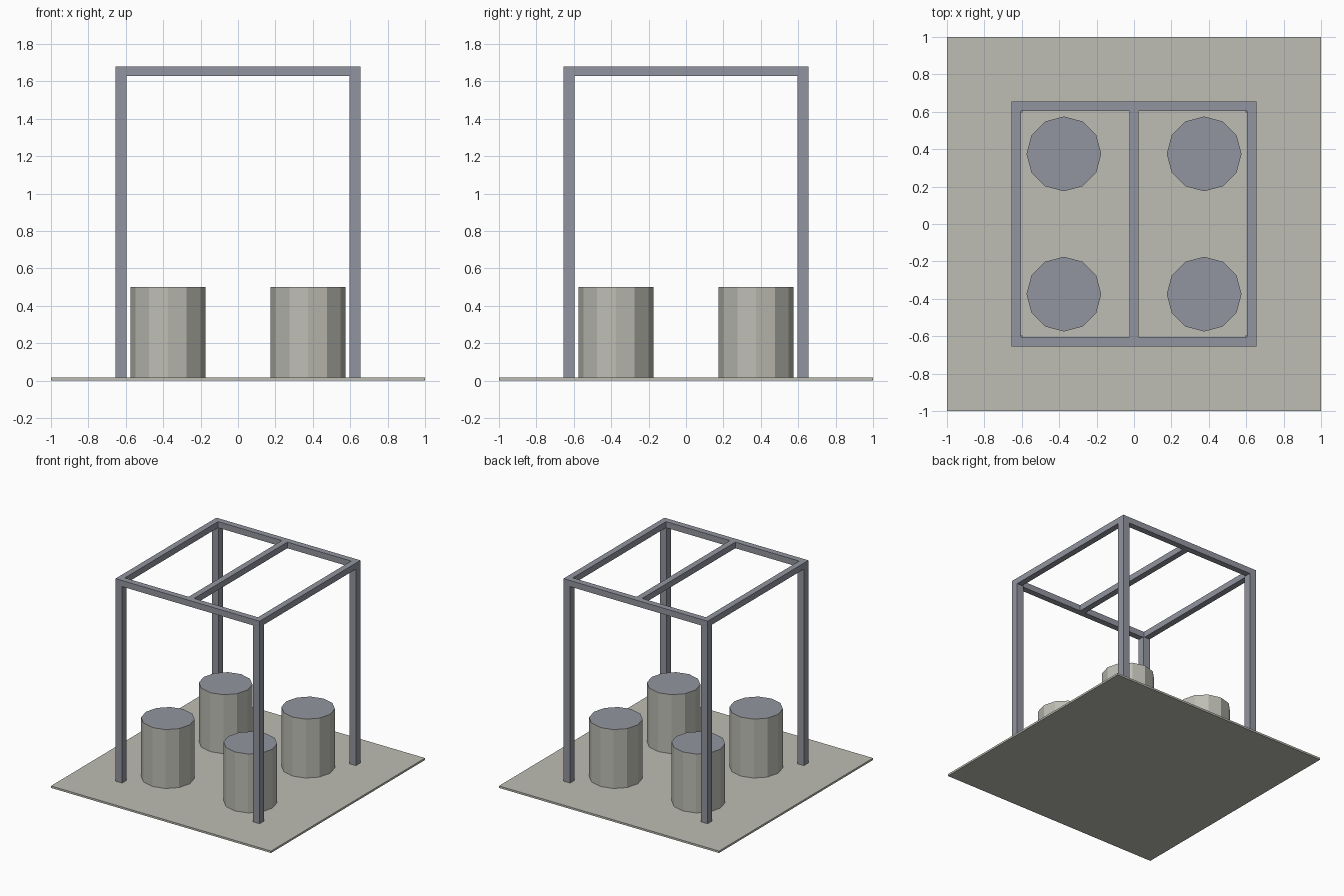
import bpy
import bmesh
from mathutils import Matrix

cube = bpy.data.objects.get("Cube")
if cube:
    bpy.data.objects.remove(cube, do_unlink=True)


def make_material(name, rgb):
    mat = bpy.data.materials.new(name)
    mat.use_nodes = True
    color = (*rgb, 1)
    mat.diffuse_color = color
    mat.node_tree.nodes["Principled BSDF"].inputs["Base Color"].default_value = color
    return mat


concrete = make_material("warm_light_grey", (0.51, 0.51, 0.46))
steel = make_material("blue_grey", (0.29, 0.30, 0.35))


def finish(bm, name, *mats):
    mesh = bpy.data.meshes.new(name)
    bm.to_mesh(mesh)
    bm.free()
    for mat in mats:
        mesh.materials.append(mat)
    obj = bpy.data.objects.new(name, mesh)
    bpy.context.collection.objects.link(obj)
    return obj


def box(name, low, high, mat):
    bm = bmesh.new()
    center = [(a + b) / 2 for a, b in zip(low, high)]
    size = [b - a for a, b in zip(low, high)]
    bmesh.ops.create_cube(bm, size=1, matrix=Matrix.Translation(center) @ Matrix.Diagonal((*size, 1)))
    return finish(bm, name, mat)


def drum(name, x, y):
    # Twelve-sided barrel with a differently coloured lid
    bottom, top = 0.01, 0.5
    bm = bmesh.new()
    bmesh.ops.create_cone(bm, cap_ends=True, segments=12, radius1=0.2, radius2=0.2,
                          depth=top - bottom,
                          matrix=Matrix.Translation((x, y, (top + bottom) / 2))
                          @ Matrix.Rotation(0, 4, "Z"))
    bm.normal_update()
    for face in bm.faces:
        face.material_index = 1 if face.normal.z > 0.9 else 0
    return finish(bm, name, concrete, steel)


OUTER, POST, RAIL = 0.655, 0.06, 0.05
TOP = 1.68
UNDER = TOP - RAIL
INNER = OUTER - RAIL

# Ground slab
box("base_slab", (-1, -1, 0), (1, 1, 0.016), concrete)

# Corner posts and drums
for sy, depth in ((-1, "front"), (1, "back")):
    for sx, side in ((-1, "right"), (1, "left")):
        xs = sorted((sx * OUTER, sx * (OUTER - POST)))
        ys = sorted((sy * OUTER, sy * (OUTER - POST)))
        box(f"{depth}_{side}_post", (xs[0], ys[0], 0.005), (xs[1], ys[1], UNDER), steel)
        drum(f"{depth}_{side}_drum", sx * 0.375, sy * 0.375)

# Top frame: long front and back rails, side rails and middle bar between them
for name, y in (("front_rail", -OUTER), ("back_rail", INNER)):
    box(name, (-OUTER, y, UNDER), (OUTER, y + RAIL, TOP), steel)
for name, x in (("right_rail", -OUTER), ("middle_bar", -RAIL / 2), ("left_rail", INNER)):
    box(name, (x, -INNER, UNDER), (x + RAIL, INNER, TOP), steel)
